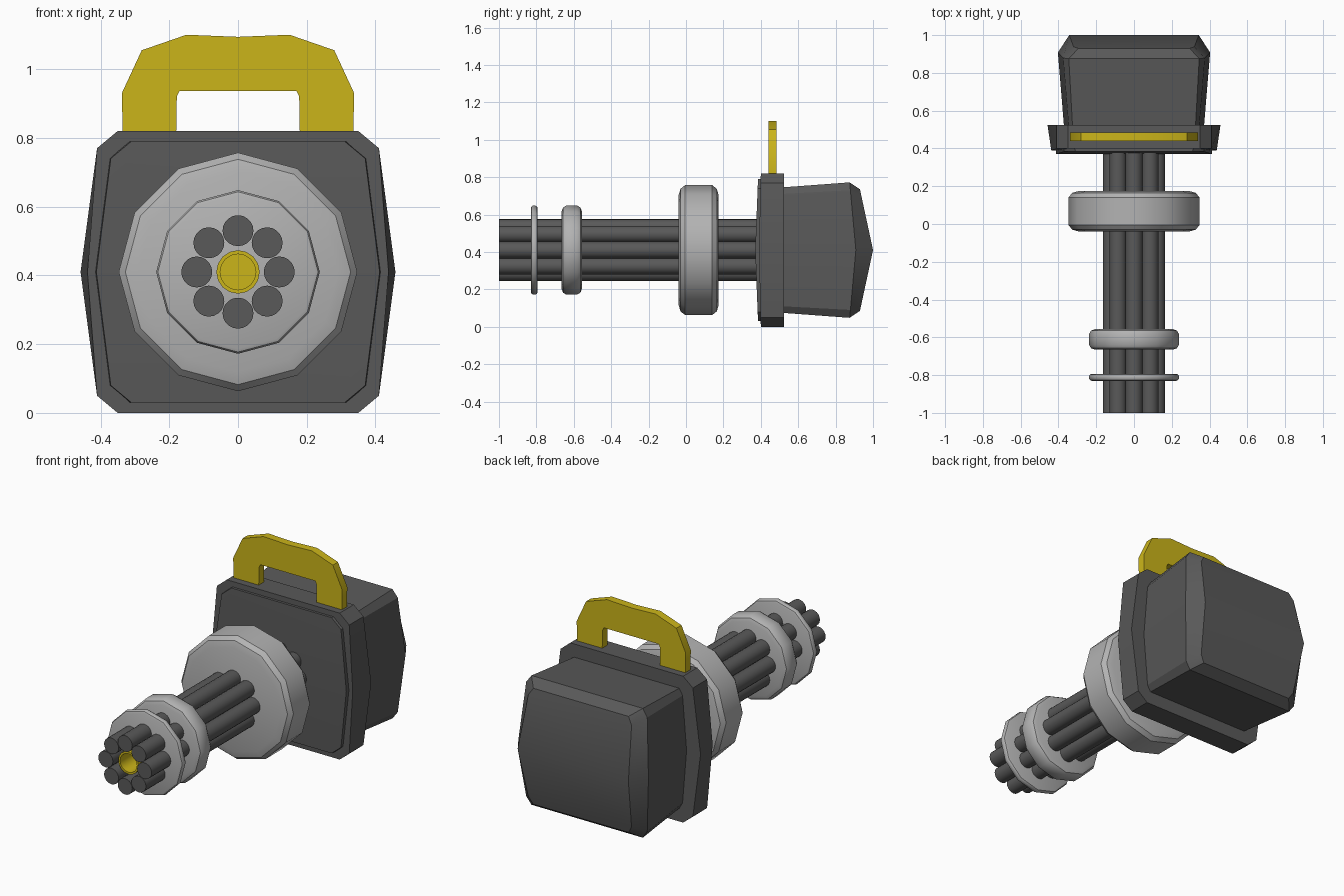
import bpy, bmesh
from math import sin, cos, pi, radians

if "Cube" in bpy.data.objects:
    bpy.data.objects.remove(bpy.data.objects["Cube"])

AXIS_Z = 0.41


def material(name, rgb):
    m = bpy.data.materials.new(name)
    m.diffuse_color = (*rgb, 1)
    m.use_nodes = True
    m.node_tree.nodes["Principled BSDF"].inputs["Base Color"].default_value = m.diffuse_color
    return m


DARK = material("dark_metal", (0.10, 0.10, 0.10))
LIGHT = material("light_metal", (0.45, 0.45, 0.45))
YELLOW = material("yellow_paint", (0.60, 0.46, 0.01))


def finish(name, bm, mat, angle):
    bmesh.ops.recalc_face_normals(bm, faces=bm.faces)
    me = bpy.data.meshes.new(name)
    bm.to_mesh(me)
    bm.free()
    me.materials.append(mat)
    ob = bpy.data.objects.new(name, me)
    bpy.context.collection.objects.link(ob)
    bpy.ops.object.select_all(action='DESELECT')
    ob.select_set(True)
    bpy.context.view_layer.objects.active = ob
    bpy.ops.object.shade_smooth_by_angle(angle=radians(angle))
    return ob


def bridge(bm, rings):
    n = len(rings[0])
    for a, b in zip(rings, rings[1:]):
        for i in range(n):
            j = (i + 1) % n
            bm.faces.new((a[i], a[j], b[j], b[i]))


def lathe(name, profile, sides, mat, x=0.0, z=AXIS_Z):
    """Revolve (radius, y) points about a y-parallel axis, capping both ends."""
    bm = bmesh.new()
    rings = [[bm.verts.new((x + r * sin(2 * pi * i / sides), y,
                            z + r * cos(2 * pi * i / sides)))
              for i in range(sides)] for r, y in profile]
    bridge(bm, rings)
    bm.faces.new(rings[0])
    bm.faces.new(rings[-1])
    return finish(name, bm, mat, 35)


def collar(name, r, y0, y1, bx, by):
    """Thick disc with a rounded rim (bx radial, by axial)."""
    half = [(r - bx, y0), (r - bx * 0.35, y0 + by * 0.3), (r, y0 + by)]
    back = [(pr, y0 + y1 - py) for pr, py in reversed(half)]
    return lathe(name, half + back, 12, LIGHT)


def block(name, sections):
    """Skin ten-sided sections: (top x, half height, corner x, corner z,
    middle x, y at top/bottom, y at middle)."""
    bm = bmesh.new()
    rings = []
    for a, h, b, k, m, y_end, y_mid in sections:
        pts = [(m, 0), (b, k), (a, h), (-a, h), (-b, k),
               (-m, 0), (-b, -k), (-a, -h), (a, -h), (b, -k)]
        rings.append([bm.verts.new((px, y_mid + (y_end - y_mid) * abs(pz) / h,
                                    AXIS_Z + pz)) for px, pz in pts])
    bridge(bm, rings)
    for r in (rings[0], rings[-1]):
        bm.faces.new(r[:6])
        bm.faces.new(r[5:] + r[:1])
    return finish(name, bm, DARK, 28)


# Ring of eight barrels
for i in range(8):
    a = i * pi / 4
    lathe(f"barrel_{i + 1}", [(0.045, -1.0), (0.045, 0.42)], 20, DARK,
          0.12 * sin(a), AXIS_Z + 0.12 * cos(a))

# Hollow central tube
lathe("centre_tube", [(0.063, -0.60), (0.063, -0.97), (0.052, -0.97),
                      (0.052, -0.85)], 16, YELLOW)

# Collars holding the barrels
collar("front_collar", 0.238, -0.83, -0.793, 0.014, 0.012)
collar("middle_collar", 0.238, -0.665, -0.557, 0.03, 0.025)
collar("rear_collar", 0.347, -0.04, 0.175, 0.055, 0.035)

# Mounting plate with raised front panel
block("mounting_plate", [
    (0.35, 0.41, 0.41, 0.36, 0.458, 0.525, 0.525),
    (0.35, 0.41, 0.41, 0.36, 0.438, 0.40, 0.39)])
block("front_panel", [
    (0.32, 0.38, 0.375, 0.33, 0.418, 0.42, 0.42),
    (0.31, 0.38, 0.37, 0.33, 0.412, 0.385, 0.37)])

# Rear motor housing
block("rear_housing", [
    (0.325, 0.335, 0.345, 0.30, 0.37, 0.51, 0.51),
    (0.345, 0.362, 0.375, 0.32, 0.403, 0.875, 0.908),
    (0.295, 0.325, 0.32, 0.285, 0.343, 0.93, 1.0)])

# Carrying handle: half outline mirrored, then extruded
right = [(0.335, 0.80), (0.338, 0.93), (0.28, 1.055), (0.15, 1.10)]
inner = [(0.17, 0.937), (0.178, 0.92), (0.18, 0.80)]
mirror = lambda pts: [(-px, pz) for px, pz in reversed(pts)]
outline = right + [(0, 1.094)] + mirror(right) + mirror(inner) + inner
bm = bmesh.new()
front = bm.faces.new([bm.verts.new((px, 0.44, pz)) for px, pz in outline])
ext = bmesh.ops.extrude_face_region(bm, geom=[front], use_keep_orig=True)
bmesh.ops.translate(bm, vec=(0, 0.045, 0),
                    verts=[g for g in ext["geom"] if isinstance(g, bmesh.types.BMVert)])
finish("carry_handle", bm, YELLOW, 35)
